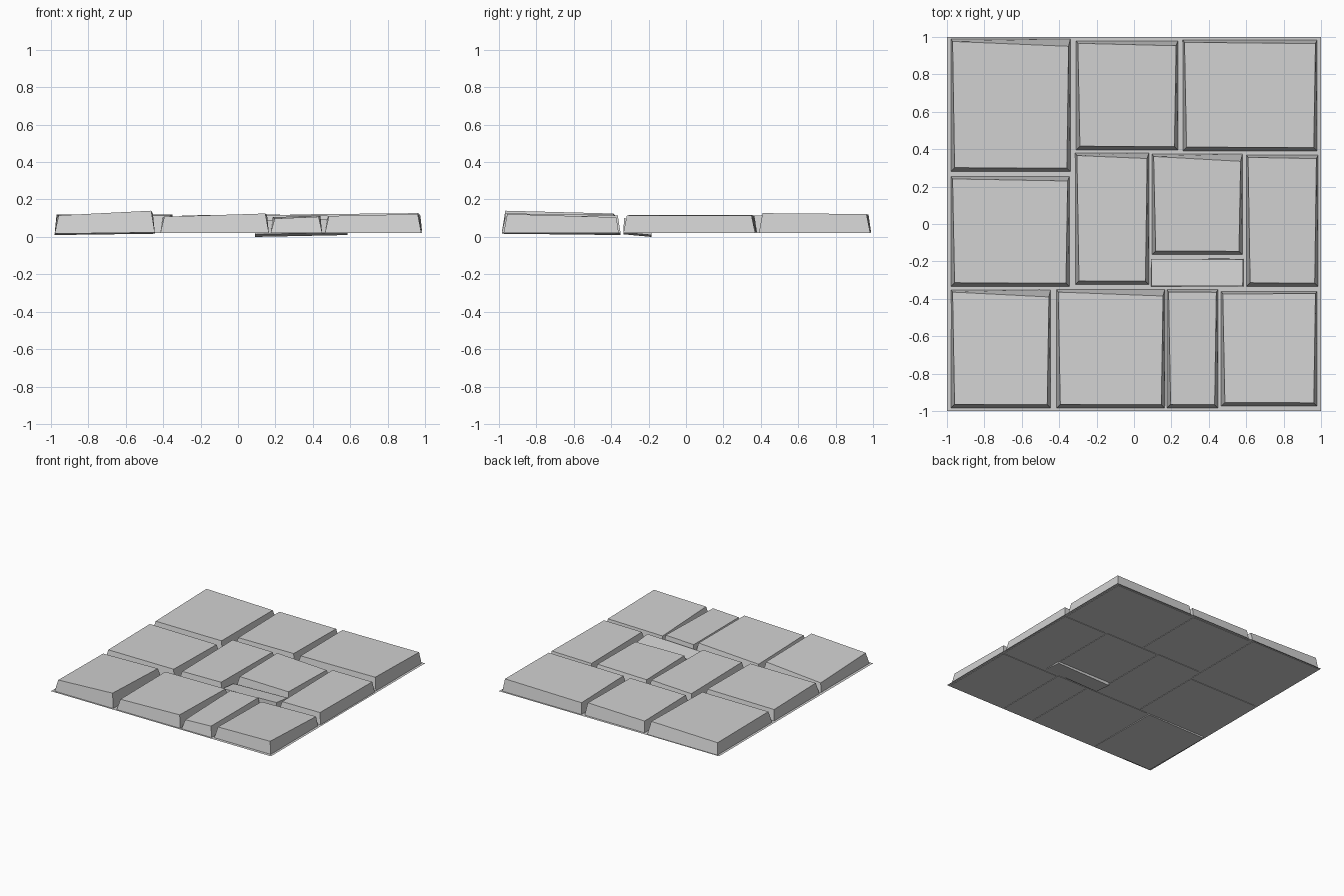
import bpy
import bmesh

# Remove the default cube
cube = bpy.data.objects.get("Cube")
if cube:
    bpy.data.objects.remove(cube, do_unlink=True)

# Single stone colour
GREY = (0.64, 0.64, 0.64, 1)
stone_grey = bpy.data.materials.new("stone_grey")
stone_grey.use_nodes = True
stone_grey.diffuse_color = GREY
stone_grey.node_tree.nodes["Principled BSDF"].inputs["Base Color"].default_value = GREY

GROUT_Z = 0.026
BED_Z = 0.022


def finish(name, bm):
    """Turn a bmesh into a flat shaded grey object."""
    mesh = bpy.data.meshes.new(name)
    bm.to_mesh(mesh)
    bm.free()
    mesh.materials.append(stone_grey)
    obj = bpy.data.objects.new(name, mesh)
    bpy.context.collection.objects.link(obj)
    return obj


def plane_heights(front_left, front_right, back_left):
    """Corner heights of a tilted plane, counter-clockwise from -x -y."""
    return (front_left, front_right, front_right + back_left - front_left, back_left)


def make_stone(name, bounds, top, wedge, bottom=(BED_Z,) * 3, taper=1.0):
    """A tapered slab with a tilted top; the back right corner is cut in by wedge."""
    x0, x1, y0, y1 = bounds
    corners = ((x0, y0), (x1, y0), (x1, y1), (x0, y1))
    insets = ((0.021, 0.021), (-0.019, 0.019), (-0.01, -wedge), (0.01, -0.014))
    bm = bmesh.new()
    low = [bm.verts.new((x, y, z))
           for (x, y), z in zip(corners, plane_heights(*bottom))]
    high = [bm.verts.new((x + dx * taper, y + dy * taper, z))
            for (x, y), (dx, dy), z in zip(corners, insets, plane_heights(*top))]
    bm.faces.new(low[::-1])
    bm.faces.new(high)
    for i in range(len(low)):
        j = (i + 1) % len(low)
        bm.faces.new((low[i], low[j], high[j], high[i]))
    return finish(name, bm)


# Grout sheet between the stones
bm = bmesh.new()
bmesh.ops.create_grid(bm, x_segments=1, y_segments=1, size=1)
bmesh.ops.translate(bm, verts=bm.verts, vec=(0, 0, GROUT_Z))
finish("grout_sheet", bm)

# Back row
make_stone("back_right_stone", (-.98, -.34, .28, .99), (.115, .115, .12), .04)
make_stone("back_middle_stone", (-.31, .235, .395, .98), (.115, .12, .115), .027)
make_stone("back_left_stone", (.26, .98, .39, .985), (.12, .127, .115), .02)

# Middle row
make_stone("middle_right_stone", (-.98, -.345, -.335, .255), (.115, .115, .112), .025)
make_stone("centre_tall_stone", (-.315, .08, -.325, .38), (.112, .118, .112), .03)
make_stone("centre_square_stone", (.095, .58, -.165, .375), (.118, .112, .115), .04)
make_stone("middle_left_stone", (.6, .985, -.335, .37), (.112, .115, .112), .02)

# Small sunken stone, tipped into its bed
make_stone("small_sunken_stone", (.09, .585, -.335, -.185), (.085, .1, .07), .02,
           bottom=(.014, .024, 0), taper=.2)

# Front row, the first stone rocked back into its bed
make_stone("front_right_stone", (-.98, -.445, -.985, -.35), (.115, .14, .1), .04,
           bottom=(.017, .024, .01))
make_stone("front_wide_stone", (-.415, .165, -.985, -.35), (.108, .125, .102), .035)
make_stone("front_narrow_stone", (.175, .45, -.985, -.35), (.098, .108, .105), .015)
make_stone("front_left_stone", (.465, .98, -.975, -.36), (.112, .122, .095), .012)
